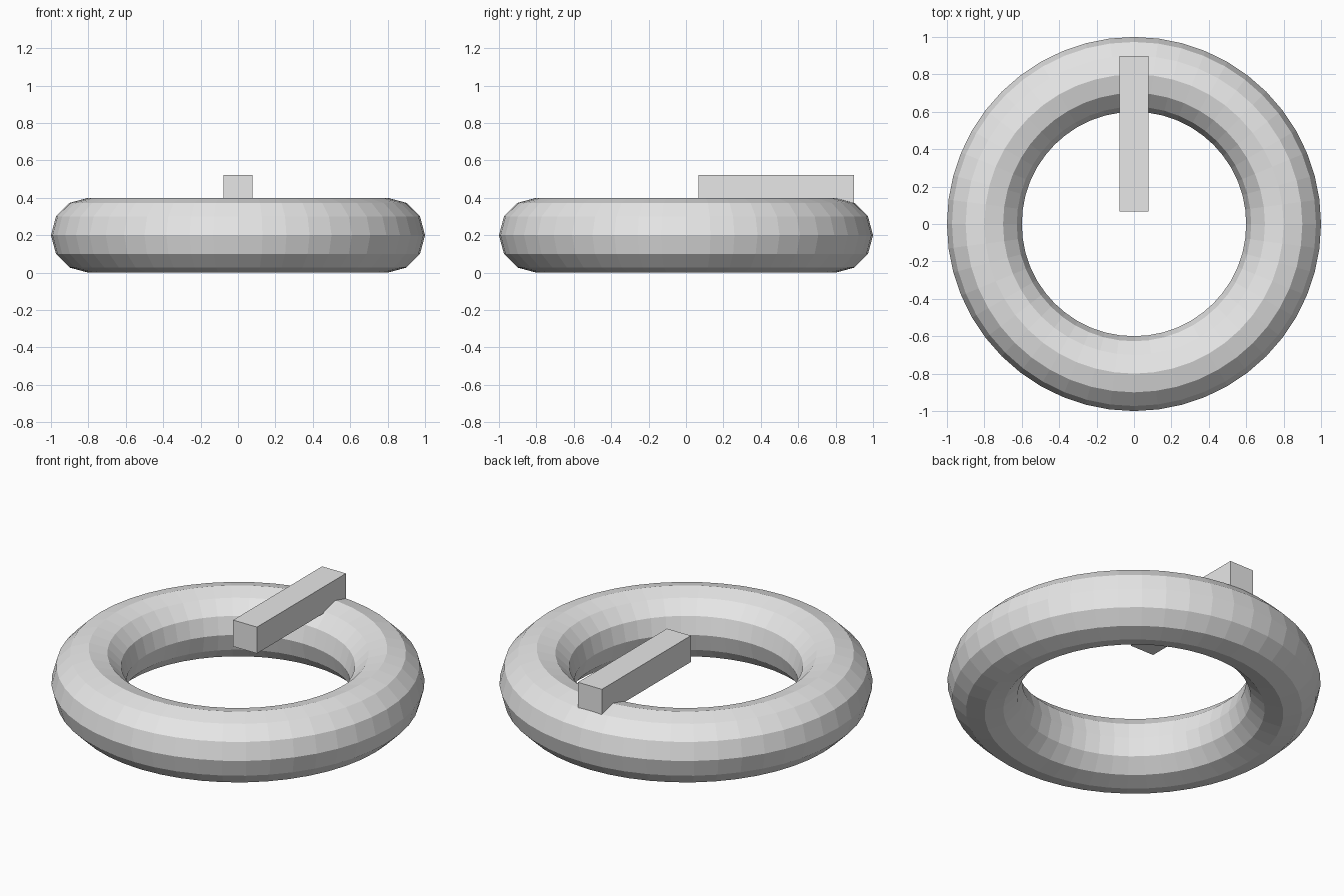
import bpy

if "Cube" in bpy.data.objects:
    bpy.data.objects.remove(bpy.data.objects["Cube"])

# Single plain grey
grey = bpy.data.materials.new("light grey")
grey.diffuse_color = (0.8, 0.8, 0.8, 1.0)
grey.use_nodes = True
grey.node_tree.nodes["Principled BSDF"].inputs["Base Color"].default_value = grey.diffuse_color

# Flat-faceted ring lying on the ground
bpy.ops.mesh.primitive_torus_add(major_segments=48, minor_segments=12,
                                 major_radius=0.8, minor_radius=0.2,
                                 location=(0, 0, 0.2))
ring = bpy.context.object
ring.name = "ring"
ring.data.materials.append(grey)

# Square bar resting in the top of the ring, reaching in towards the centre
W = 0.156
y0, y1, top = 0.066, 0.897, 0.521
bpy.ops.mesh.primitive_cube_add(size=1, location=(0, (y0 + y1) / 2, top - W / 2))
bar = bpy.context.object
bar.name = "pointer_bar"
bar.scale = (W, y1 - y0, W)
bpy.ops.object.transform_apply(location=False, rotation=False, scale=True)
bar.data.materials.append(grey)
